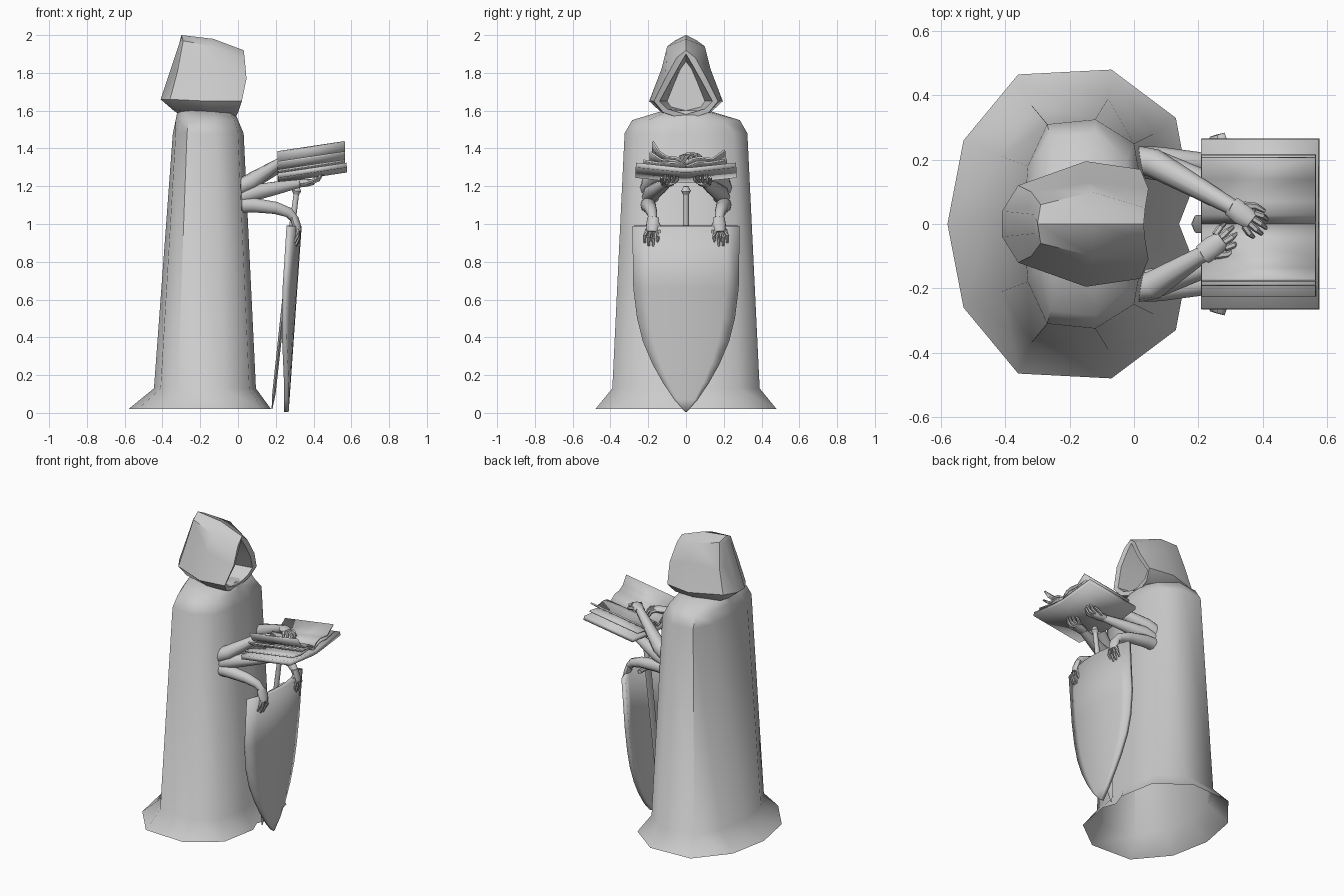
import bpy
import bmesh
import math
from mathutils import Vector

cube = bpy.data.objects.get("Cube")
if cube:
    bpy.data.objects.remove(cube, do_unlink=True)

stone = bpy.data.materials.new("plain_grey")
stone.use_nodes = True
grey = (0.6, 0.6, 0.6, 1)
stone.diffuse_color = grey
stone.node_tree.nodes["Principled BSDF"].inputs["Base Color"].default_value = grey


def loft(bm, rings, closed=True, cap_start=False, cap_end=False):
    """Skin a series of equally long point rings."""
    rows = [[bm.verts.new(p) for p in ring] for ring in rings]
    count = len(rows[0])
    for low, high in zip(rows, rows[1:]):
        for i in range(count if closed else count - 1):
            j = (i + 1) % count
            bm.faces.new((low[i], low[j], high[j], high[i]))
    if cap_start:
        bm.faces.new(rows[0][::-1])
    if cap_end:
        bm.faces.new(rows[-1])


def finish(name, bm, angle=40, thickness=0, offset=0):
    """Turn a bmesh into a named, shaded object."""
    bmesh.ops.recalc_face_normals(bm, faces=bm.faces)
    mesh = bpy.data.meshes.new(name)
    bm.to_mesh(mesh)
    bm.free()
    mesh.materials.append(stone)
    obj = bpy.data.objects.new(name, mesh)
    bpy.context.collection.objects.link(obj)
    if thickness:
        solid = obj.modifiers.new("thickness", "SOLIDIFY")
        solid.thickness = thickness
        solid.offset = offset
    bpy.ops.object.select_all(action="DESELECT")
    bpy.context.view_layer.objects.active = obj
    obj.select_set(True)
    bpy.ops.object.shade_smooth_by_angle(angle=math.radians(angle))
    return obj


def mirror_ring(half):
    """Close a half outline across the y = 0 plane; values in hundredths."""
    half = [Vector(p) / 100 for p in half]
    return half + [Vector((p.x, -p.y, p.z)) for p in half[-2:0:-1]]


def tube(bm, path, radii, width=1.0, sides=10):
    """Round limb along a path, optionally widened sideways."""
    path = [Vector(p) for p in path]
    rings = []
    for i, p in enumerate(path):
        along = path[min(i + 1, len(path) - 1)] - path[max(i - 1, 0)]
        turn = along.to_track_quat("Z", "Y")
        ring = []
        for k in range(sides):
            a = math.tau * k / sides
            local = Vector((math.cos(a) * width, math.sin(a), 0)) * radii[i]
            ring.append(p + turn @ local)
        rings.append(ring)
    loft(bm, rings, True, True, True)


def hand(bm, wrist, forward, curl, thumb_side):
    """Palm, four curling fingers and a thumb."""
    wrist, d, n = Vector(wrist), Vector(forward).normalized(), Vector(curl).normalized()
    across = d.cross(n).normalized()
    if across.y * thumb_side < 0:
        across = -across
    tube(bm, [wrist - d * .01, wrist + d * .03, wrist + d * .07],
         [.02, .022, .017], 1.6)
    for i in range(4):
        s = across * (i - 1.5)
        reach = .035 if i in (1, 2) else .025
        knuckle = wrist + d * .06 + s * .017
        middle = knuckle + d * reach + s * .006 + n * .008
        tip = middle + d * reach * .5 + n * .034
        tube(bm, [knuckle, middle, tip], [.011, .01, .006], sides=6)
    base = wrist + d * .02 + across * .025
    tube(bm, [base, base + d * .03 + across * .02 + n * .01,
              base + d * .06 + across * .025 + n * .025], [.012, .011, .006], sides=6)


# Robe: flared hem, tall body, shoulders and neck
robe = bmesh.new()
robe_rings = {
    2: [(-58, 0), (-53, 26), (-36, 46.5), (-7, 48), (13, 33), (17.5, 9), (14, 0)],
    13: [(-44.5, 0), (-41, 21), (-32, 37), (-8, 39), (6, 28), (9.5, 8), (9, 0)],
    148: [(-34.5, 0), (-33, 18), (-27, 31), (-12, 32.5), (0, 25), (3, 8), (3, 0)],
    155: [(-33, 0), (-31, 14), (-26, 27), (-12, 28.5), (-2, 20), (0, 7), (0, 0)],
    160: [(-32, 0), (-30, 7), (-25, 11), (-13, 12), (-5, 9), (-2, 3), (-2, 0)],
}
loft(robe, [mirror_ring([(x, y, z) for x, y in half]) for z, half in robe_rings.items()],
     cap_end=True)
finish("robe", robe, 50)

# Hood: hollow face, rim, crown and pointed back
hood = bmesh.new()
hood_rings = [
    [(-15, 0, 186), (-18, 3, 182), (-20, 6, 175), (-20, 10, 165), (-18, 8, 162), (-15, 0, 160)],
    [(2, 0, 190), (3, 3.5, 184), (3.5, 8, 176), (1, 14, 165), (0, 10, 161), (-1, 0, 158)],
    [(3, 0, 192), (3.5, 5, 188), (4.5, 11, 177), (2, 17, 165), (0, 12, 159), (-2, 0, 155)],
    [(-13, 0, 198), (-13, 10, 194), (-14, 13, 182), (-15, 19.5, 165), (-14, 13, 159), (-14, 0, 156)],
    [(-30, 0, 200), (-29, 6, 197), (-32, 10, 181), (-36, 12, 166), (-32, 9, 160), (-30, 0, 158)],
    [(-30, 0, 199), (-31, 3, 196), (-33, 5, 181), (-41, 4, 166), (-34, 4, 160), (-31, 0, 158)],
]
loft(hood, [mirror_ring(half) for half in hood_rings], True, True, True)
finish("hood", hood, 45)

# Shield: curved plate, leaning back towards its foot
shield = bmesh.new()
shield_rows = []
for z, half in [(.99, .28), (.66, .275), (.5, .255), (.38, .225), (.26, .175),
                (.16, .12), (.07, .06), (.005, .003)]:
    row = []
    for i in range(9):
        y = half * (i / 4 - 1)
        row.append((.255 + .07 * z - .7 * y * y, y, z))
    shield_rows.append(row)
loft(shield, shield_rows, closed=False)
finish("shield", shield, 35, .026)

# Sword standing behind the shield: blade, guard, grip, pommel
sword = bmesh.new()
hilt = Vector((.283, 0, .96))
tube(sword, [(.18, 0, .02), (.19, 0, .1), hilt], [.002, .009, .011], 3, 4)
tube(sword, [hilt - Vector((0, .09, 0)), hilt + Vector((0, .09, 0))], [.014, .014], 1, 6)
tube(sword, [hilt, (.31, 0, 1.17)], [.017, .015])
tube(sword, [(.307, 0, 1.15), (.31, 0, 1.175), (.313, 0, 1.2)], [.012, .026, .012])
finish("sword", sword)


# Open book, tilted up at its far end
def sheet(name, profile, back, front, thickness):
    bm = bmesh.new()
    loft(bm, [[(x, y, z + .15 * (x - .39)) for y, z in profile] for x in (back, front)],
         closed=False)
    return finish(name, bm, 40, thickness)


sheet("book_cover", [(-.265, 1.284), (-.02, 1.258), (.02, 1.258), (.265, 1.284)],
      .21, .575, .026)
pages = {
    "left_page": [(0, 1.29), (.03, 1.318), (.07, 1.327), (.14, 1.318), (.205, 1.365)],
    "left_lower_page": [(0, 1.28), (.06, 1.303), (.13, 1.3), (.215, 1.315)],
    "right_page": [(0, 1.29), (-.05, 1.325), (-.1, 1.33), (-.14, 1.355), (-.175, 1.41)],
    "right_middle_page": [(0, 1.285), (-.06, 1.31), (-.13, 1.315), (-.19, 1.355)],
    "right_lower_page": [(0, 1.28), (-.06, 1.3), (-.14, 1.296), (-.225, 1.31)],
}
for name, profile in pages.items():
    sheet(name, profile, .21, .565, .01)

# Three pairs of arms: across the pages, under the book, over the shield
for side, label in ((1, "left"), (-1, "right")):
    arm = bmesh.new()
    wrist = (.31, .05, 1.355) if side > 0 else (.22, -.09, 1.325)
    tube(arm, [(0, side * .2, 1.19), (.06, side * .19, 1.22), wrist], [.045, .045, .025])
    hand(arm, wrist, (.8, -.6 * side, .1), (.1, -.1 * side, -1), side)
    finish(label + "_reading_arm", arm)

    arm = bmesh.new()
    wrist = (.33, side * .1, 1.215)
    tube(arm, [(0, side * .19, 1.14), (.08, side * .18, 1.165), (.2, side * .14, 1.19), wrist],
         [.045, .045, .036, .022])
    hand(arm, wrist, (1, -.25 * side, .12), (.2, 0, 1), side)
    finish(label + "_book_arm", arm)

    arm = bmesh.new()
    wrist = (.3, side * .175, 1.025)
    tube(arm, [(0, side * .2, 1.1), (.08, side * .2, 1.1), (.2, side * .19, 1.085),
               (.27, side * .18, 1.06), wrist], [.042, .04, .034, .028, .022])
    hand(arm, wrist, (.3, .1 * side, -1), (-.6, 0, -.8), -side)
    finish(label + "_shield_arm", arm)
